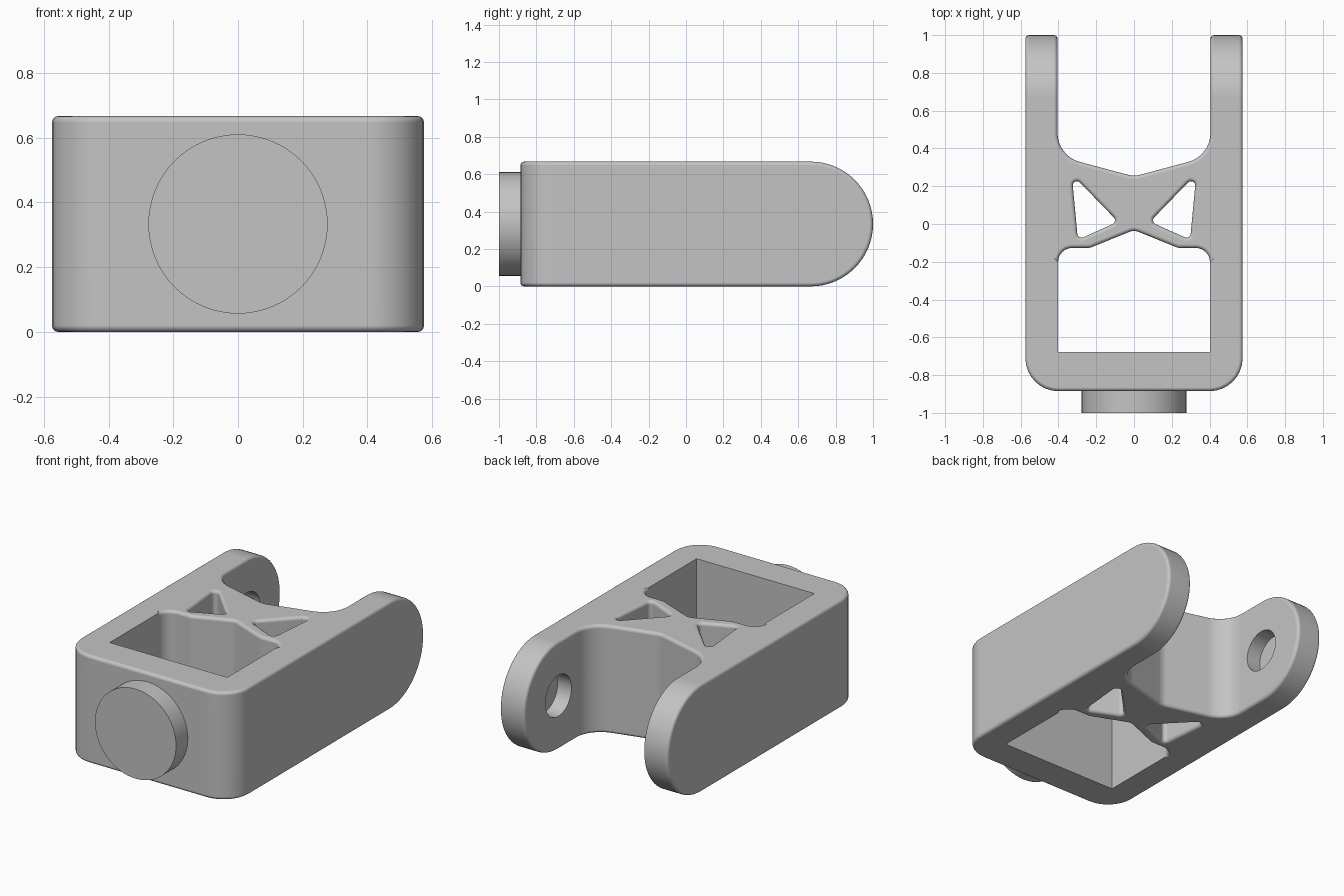
import bpy, bmesh, math
from mathutils import Vector, Matrix

cube = bpy.data.objects.get("Cube")
if cube:
    bpy.data.objects.remove(cube, do_unlink=True)

H = 0.667            # body height
MID = H / 2          # axis height of boss, pin and arm ends
CAP_Y = 1 - MID      # centre of the rounded arm ends

grey = bpy.data.materials.new("plain grey")
grey.use_nodes = True
grey.diffuse_color = (0.55, 0.55, 0.55, 1)
grey.node_tree.nodes["Principled BSDF"].inputs["Base Color"].default_value = (0.55, 0.55, 0.55, 1)


def rounded(corners, steps=8):
    """Outline from (x, y, radius) corners with each corner filleted."""
    out, n = [], len(corners)
    for i, (x, y, r) in enumerate(corners):
        p = Vector((x, y))
        if r == 0:
            out.append(p)
            continue
        a = (Vector(corners[i - 1][:2]) - p).normalized()
        b = (Vector(corners[(i + 1) % n][:2]) - p).normalized()
        half = a.angle(b) / 2
        centre = p + (a + b).normalized() * (r / math.sin(half))
        start = p + a * (r / math.tan(half)) - centre
        end = p + b * (r / math.tan(half)) - centre
        sweep = start.angle_signed(end)
        for k in range(steps + 1):
            out.append(centre + Matrix.Rotation(-sweep * k / steps, 2) @ start)
    return out


def mirrored(half):
    """Close a right-hand chain of corners with its left-hand mirror."""
    return half + [(-x, y, r) for x, y, r in reversed(half) if x != 0]


def prism(name, outline, low, high, axes="xy"):
    """Extrude an outline along z, or along x when the outline is in y and z."""
    def place(p, d):
        return (p[0], p[1], d) if axes == "xy" else (d, p[0], p[1])
    bm = bmesh.new()
    face = bm.faces.new([bm.verts.new(place(p, low)) for p in outline])
    ext = bmesh.ops.extrude_face_region(bm, geom=[face])
    shift = Vector(place((0, 0), high - low))
    bmesh.ops.translate(bm, vec=shift, verts=[v for v in ext["geom"] if isinstance(v, bmesh.types.BMVert)])
    bmesh.ops.recalc_face_normals(bm, faces=bm.faces)
    mesh = bpy.data.meshes.new(name)
    bm.to_mesh(mesh)
    bm.free()
    mesh.materials.append(grey)
    obj = bpy.data.objects.new(name, mesh)
    bpy.context.collection.objects.link(obj)
    return obj


def circle(cx, cy, r, n=64):
    return [(cx + r * math.cos(math.tau * i / n), cy + r * math.sin(math.tau * i / n)) for i in range(n)]


def smooth(obj):
    bpy.ops.object.select_all(action="DESELECT")
    obj.select_set(True)
    bpy.context.view_layer.objects.active = obj
    bpy.ops.object.shade_smooth_by_angle(angle=math.radians(35))
    obj.modifiers.new("flat face normals", "WEIGHTED_NORMAL").keep_sharp = True


# Fork body: plan outline with the open recess between the arms
body = prism("fork_body", rounded(mirrored([
    (0, 0.252, 0.1), (0.405, 0.36, 0.16), (0.405, 1.2, 0),
    (0.575, 1.2, 0), (0.575, -0.885, 0.175)])), -0.2, H + 0.2)

# Side profile gives the height and the round arm ends
arc = [(CAP_Y + MID * math.cos(a), MID + MID * math.sin(a))
       for a in (math.pi * (k / 32 - 0.5) for k in range(33))]
side = prism("side_profile", [(-1.2, H), (-1.2, 0)] + arc, -1, 1, "yz")

# Window, two triangular lightening holes and blind pin sockets
window = prism("window_cutter", rounded(mirrored([
    (0, -0.032, 0.06), (0.235, -0.127, 0.06), (0.402, -0.127, 0.075), (0.402, -0.678, 0)])), -1, 2)
triangles = [prism("triangle_cutter", rounded([
    (s * 0.33, 0.265, 0.022), (s * 0.297, -0.083, 0.022), (s * 0.085, 0.012, 0.022)], 5), -1, 2)
    for s in (-1, 1)]
pin = prism("pin_socket_cutter", circle(CAP_Y, MID, 0.127), -0.5, 0.5, "yz")

for cutter, op in [(side, "INTERSECT")] + [(c, "DIFFERENCE") for c in (window, *triangles, pin)]:
    mod = body.modifiers.new(cutter.name, "BOOLEAN")
    mod.operation, mod.object, mod.solver = op, cutter, "EXACT"
    cutter.hide_render = True

bpy.context.view_layer.update()
shaped = body.evaluated_get(bpy.context.evaluated_depsgraph_get())
mesh = bpy.data.meshes.new_from_object(shaped)
body.modifiers.clear()
body.data = mesh
for cutter in (side, window, *triangles, pin):
    bpy.data.objects.remove(cutter, do_unlink=True)


# Round the rims; the straight window sides and the sockets stay sharp
def rim(edge):
    if len(edge.link_faces) != 2 or edge.calc_face_angle(0) < math.radians(45):
        return False
    m = (edge.verts[0].co + edge.verts[1].co) / 2
    in_window = abs(m.x) < 0.42 and -0.7 < m.y < -0.21
    in_socket = abs(m.x) < 0.52 and math.hypot(m.y - CAP_Y, m.z - MID) < 0.2
    upright = abs(edge.verts[0].co.z - edge.verts[1].co.z) > 0.5
    return not (in_window or in_socket or upright)


bm = bmesh.new()
bm.from_mesh(mesh)
bmesh.ops.remove_doubles(bm, verts=bm.verts, dist=0.0002)
bmesh.ops.bevel(bm, geom=[e for e in bm.edges if rim(e)], offset=0.02, segments=4,
                profile=0.5, affect="EDGES", clamp_overlap=False)
bm.to_mesh(mesh)
bm.free()
smooth(body)

# Round boss on the front
boss = prism("front_boss", circle(0, 0, 0.277), 0, 0.2)
boss.data.transform(Matrix.Translation((0, -0.8, MID)) @ Matrix.Rotation(math.pi / 2, 4, "X"))
smooth(boss)
